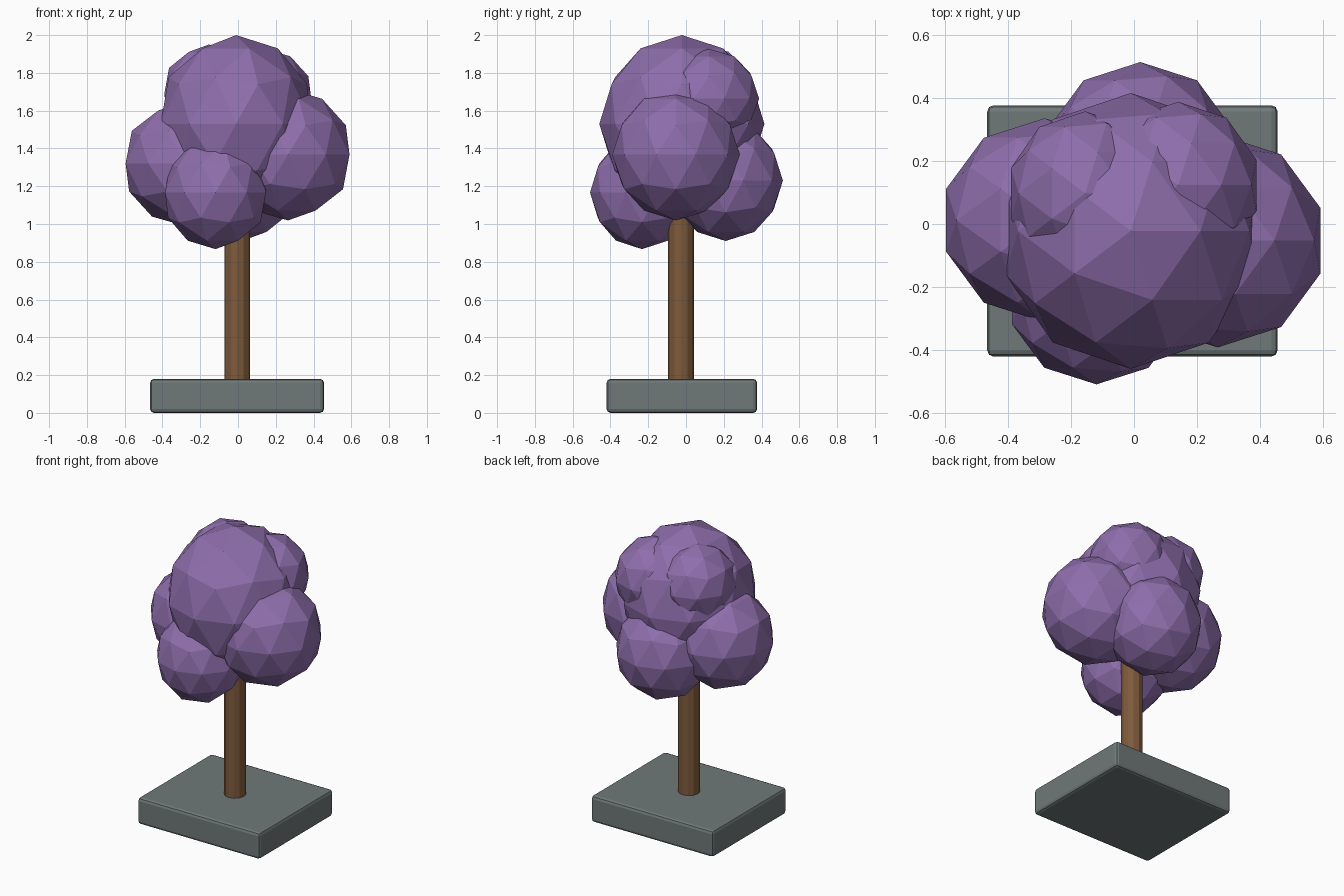
import bpy
import bmesh
from mathutils import Matrix, Vector

if "Cube" in bpy.data.objects:
    bpy.data.objects.remove(bpy.data.objects["Cube"])


def material(name, rgb):
    m = bpy.data.materials.new(name)
    m.diffuse_color = (*rgb, 1)
    m.use_nodes = True
    m.node_tree.nodes["Principled BSDF"].inputs["Base Color"].default_value = m.diffuse_color
    return m


PURPLE = material("purple foliage", (0.27, 0.155, 0.41))
BROWN = material("brown bark", (0.21, 0.105, 0.045))
GREY = material("grey stone", (0.16, 0.19, 0.19))


def add(name, bm, mat):
    me = bpy.data.meshes.new(name)
    bm.to_mesh(me)
    bm.free()
    me.materials.append(mat)
    ob = bpy.data.objects.new(name, me)
    bpy.context.collection.objects.link(ob)
    return ob


def placed(centre, size):
    return Matrix.Translation(Vector(centre)) @ Matrix.Diagonal((*size, 1))


# Stone base with softened edges
bm = bmesh.new()
bmesh.ops.create_cube(bm, size=1, matrix=placed((-0.005, -0.022, 0.09), (0.92, 0.796, 0.18)))
base = add("base", bm, GREY)
bev = base.modifiers.new("soft edges", 'BEVEL')
bev.width = 0.02
bev.segments = 2

# Trunk, running up into the foliage
bm = bmesh.new()
bmesh.ops.create_cone(bm, cap_ends=True, segments=12, radius1=0.068, radius2=0.068,
                      depth=1.0, matrix=Matrix.Translation((-0.004, -0.026, 0.66)))
add("trunk", bm, BROWN)

# Foliage clumps: name, centre, radii
clumps = [
    ("crown", (-0.01, -0.022, 1.53), (0.42, 0.437, 0.47)),
    ("right_clump", (0.265, -0.053, 1.367), (0.342, 0.338, 0.348)),
    ("left_clump", (-0.283, 0.012, 1.32), (0.328, 0.323, 0.33)),
    ("front_clump", (-0.119, -0.233, 1.167), (0.281, 0.275, 0.30)),
    ("back_clump", (0.02, 0.21, 1.23), (0.306, 0.303, 0.32)),
    ("upper_right_clump", (0.14, 0.123, 1.665), (0.26, 0.264, 0.262)),
    ("upper_left_clump", (-0.155, 0.097, 1.69), (0.247, 0.26, 0.26)),
]
for name, centre, radii in clumps:
    bm = bmesh.new()
    bmesh.ops.create_icosphere(bm, subdivisions=2, radius=1, matrix=placed(centre, radii))
    add(name, bm, PURPLE)
